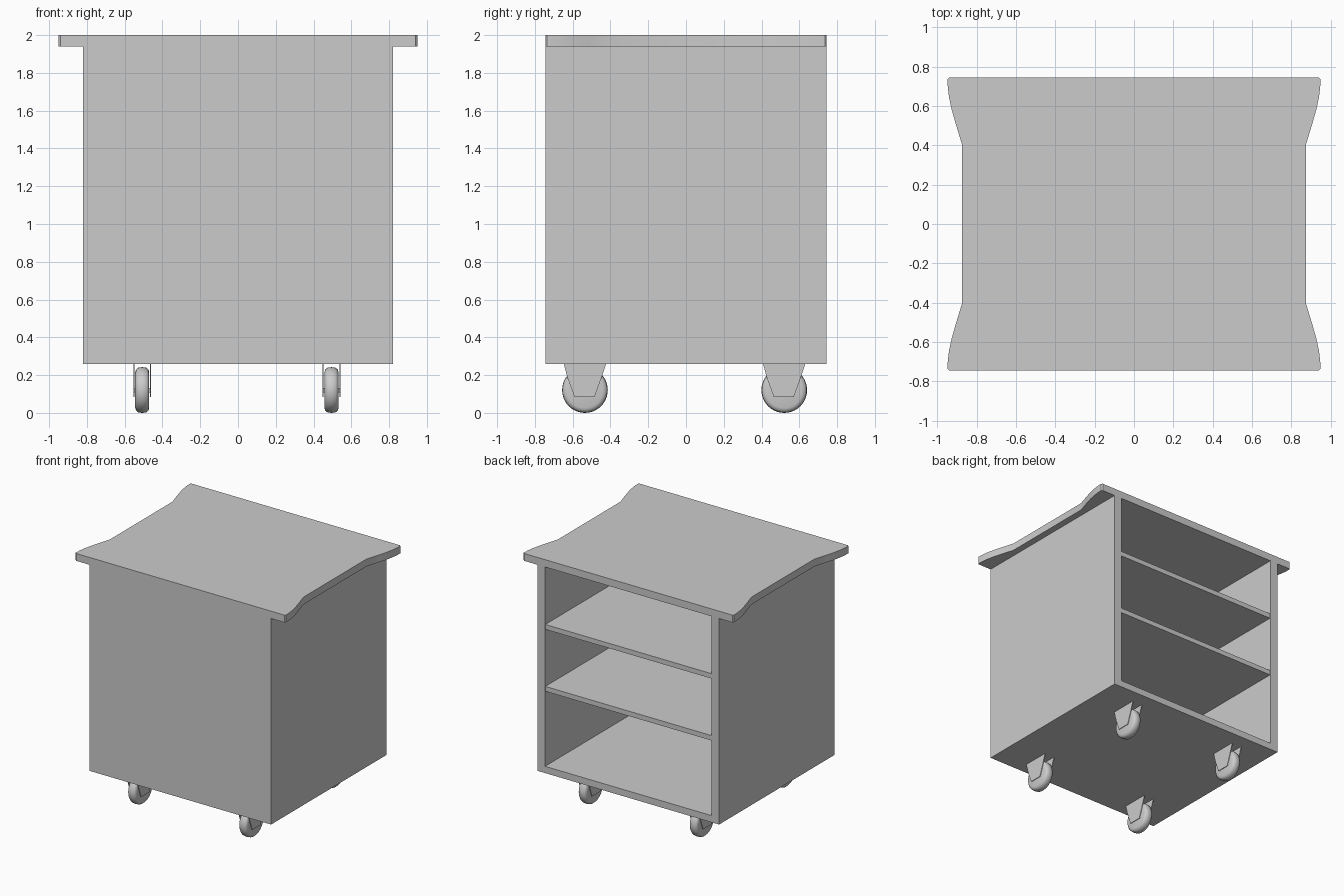
import bpy, bmesh, math
from mathutils import Vector

if "Cube" in bpy.data.objects:
    bpy.data.objects.remove(bpy.data.objects["Cube"])


def finish(name, bm, smooth=False):
    bmesh.ops.remove_doubles(bm, verts=bm.verts, dist=1e-5)
    bmesh.ops.recalc_face_normals(bm, faces=bm.faces)
    me = bpy.data.meshes.new(name)
    bm.to_mesh(me)
    bm.free()
    ob = bpy.data.objects.new(name, me)
    bpy.context.collection.objects.link(ob)
    if smooth:
        bpy.context.view_layer.objects.active = ob
        ob.select_set(True)
        bpy.ops.object.shade_smooth_by_angle(angle=math.radians(35))
        ob.select_set(False)
    return ob


def box(name, lo, hi):
    bm = bmesh.new()
    bmesh.ops.create_cube(bm, size=1)
    for v in bm.verts:
        v.co = [(a + b) / 2 + c * (b - a) for a, b, c in zip(lo, hi, v.co)]
    return finish(name, bm)


def prism(name, points, offset, smooth=False):
    bm = bmesh.new()
    face = bm.faces.new([bm.verts.new(p) for p in points])
    ext = bmesh.ops.extrude_face_region(bm, geom=[face])
    verts = [g for g in ext["geom"] if isinstance(g, bmesh.types.BMVert)]
    bmesh.ops.translate(bm, verts=verts, vec=Vector(offset))
    return finish(name, bm, smooth)


W, D, Z0, Z1 = 0.82, 0.745, 0.26, 1.94
T = 0.07
INNER = W - T

# Cabinet: sides, closed front, floor and two shelves, open at the back
for side, s in (("left", -1), ("right", 1)):
    xs = sorted((s * W, s * INNER))
    box(side + "_side_panel", (xs[0], -D, Z0), (xs[1], D, Z1))
box("front_panel", (-INNER, -D, Z0), (INNER, -D + 0.05, Z1))
box("floor_panel", (-INNER, -D + 0.05, Z0), (INNER, D, Z0 + 0.055))
for name, z in (("lower_shelf", 0.925), ("upper_shelf", 1.43)):
    box(name, (-INNER, -D + 0.05, z), (INNER, D - 0.004, z + 0.04))

# Worktop with flared corners forming side handles
corner = [(0.875, 0.405), (0.91, 0.52), (0.928, 0.584), (0.94, 0.64),
          (0.947, 0.69), (0.949, 0.735), (0.94, D)]
right = [(x, -y) for x, y in reversed(corner)] + corner
outline = right + [(-x, -y) for x, y in right]
prism("worktop", [(x, y, Z1) for x, y in outline], (0, 0, 0.06), True)

# Casters: rounded wheel, axle and two tapered fork plates
R, HALF = 0.121, 0.037
tyre = [(-HALF, 0), (-HALF, 0.095), (-0.033, 0.108), (-0.022, 0.118), (0, R),
        (0.022, 0.118), (0.033, 0.108), (HALF, 0.095), (HALF, 0)]
plate = [(-0.112, Z0), (-0.092, 0.185), (-0.055, 0.083),
         (0.05, 0.083), (0.087, 0.185), (0.112, Z0)]
for row, y in (("front", -0.535), ("back", 0.52)):
    for side, x in (("left", -0.507), ("right", 0.495)):
        tag = row + "_" + side
        bm = bmesh.new()
        vs = [bm.verts.new((x + a, y, R + r)) for a, r in tyre]
        es = [bm.edges.new(p) for p in zip(vs, vs[1:])]
        bmesh.ops.spin(bm, geom=vs + es, cent=(x, y, R), axis=(1, 0, 0),
                       angle=math.tau, steps=40, use_duplicate=False)
        bmesh.ops.remove_doubles(bm, verts=bm.verts, dist=1e-5)
        bmesh.ops.dissolve_degenerate(bm, edges=bm.edges, dist=1e-5)
        finish(tag + "_wheel", bm, True)
        box(tag + "_axle", (x - 0.043, y - 0.012, R - 0.012),
            (x + 0.043, y + 0.012, R + 0.012))
        for part, px in (("inner", x - 0.047), ("outer", x + 0.042)):
            prism(tag + "_" + part + "_fork_plate",
                  [(px, y + a, z) for a, z in plate], (0.005, 0, 0))
